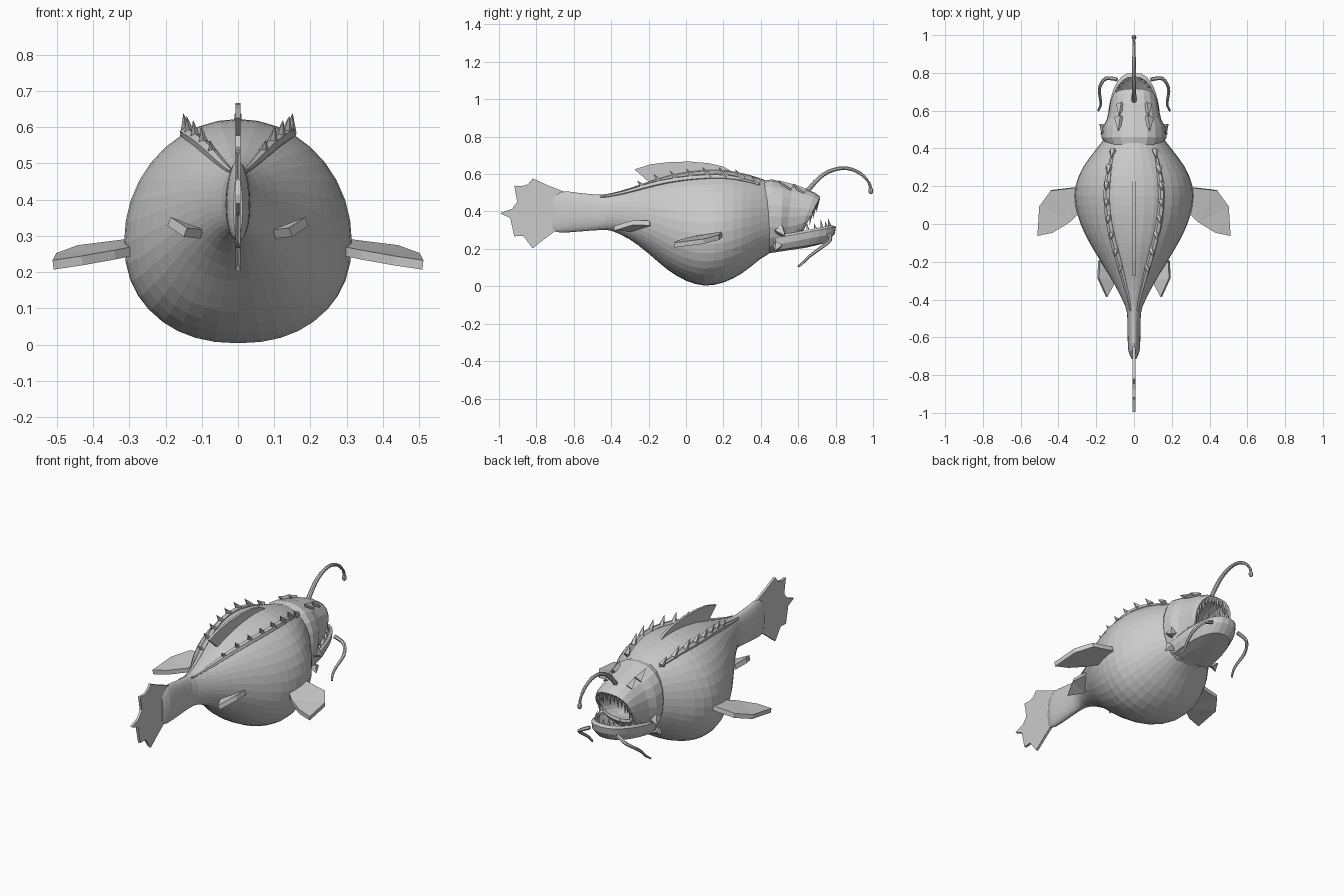
import bpy, bmesh
from math import sin, cos, pi, sqrt
from mathutils import Vector as V

if "Cube" in bpy.data.objects:
    bpy.data.objects.remove(bpy.data.objects["Cube"])


def finish(name, bm):
    bmesh.ops.recalc_face_normals(bm, faces=bm.faces)
    me = bpy.data.meshes.new(name)
    bm.to_mesh(me)
    bm.free()
    ob = bpy.data.objects.new(name, me)
    bpy.context.collection.objects.link(ob)
    return ob


def loft(name, rings):
    bm = bmesh.new()
    rows = [[bm.verts.new(p) for p in r] for r in rings]
    n = len(rows[0])
    for a, b in zip(rows, rows[1:]):
        for i in range(n):
            j = (i + 1) % n
            bm.faces.new((a[i], a[j], b[j], b[i]))
    bm.faces.new(rows[0])
    bm.faces.new(rows[-1])
    return finish(name, bm)


def plate(name, pts, thick):
    bm = bmesh.new()
    bm.faces.new([bm.verts.new(p) for p in pts])
    bmesh.ops.triangulate(bm, faces=bm.faces)
    ob = finish(name, bm)
    m = ob.modifiers.new("thickness", 'SOLIDIFY')
    m.thickness = thick
    m.offset = 0
    return ob


def tube(name, pts, radii, n=8):
    pts = [V(p) for p in pts]
    rings = []
    for i, p in enumerate(pts):
        d = (pts[min(i + 1, len(pts) - 1)] - pts[max(i - 1, 0)]).normalized()
        u = d.cross(V((.3, .2, 1)) if abs(d.z) < .8 else V((1, 0, 0))).normalized()
        w = d.cross(u)
        rings.append([p + radii[i] * (u * cos(2 * pi * k / n) + w * sin(2 * pi * k / n)) for k in range(n)])
    return loft(name, rings)


def spikes(name, items, n=5):
    # each item: base point, tip point, base radius
    bm = bmesh.new()
    for base, tip, r in items:
        base, tip = V(base), V(tip)
        q = (tip - base).to_track_quat('Z', 'Y')
        ring = [bm.verts.new(base + q @ V((r * cos(2 * pi * k / n), r * sin(2 * pi * k / n), 0))) for k in range(n)]
        top = bm.verts.new(tip)
        for k in range(n):
            bm.faces.new((ring[k], ring[(k + 1) % n], top))
        bm.faces.new(ring)
    return finish(name, bm)


def smooth(rows, sub):
    # Catmull-Rom through the rows
    rows = [V(r) for r in rows]
    out = []
    for i in range(len(rows) - 1):
        p0, p1, p2, p3 = rows[max(i - 1, 0)], rows[i], rows[i + 1], rows[min(i + 2, len(rows) - 1)]
        for s in range(sub):
            t = s / sub
            out.append(.5 * (2 * p1 + (p2 - p0) * t + (2 * p0 - 5 * p1 + 4 * p2 - p3) * t * t
                             + (3 * p1 - p0 - 3 * p2 + p3) * t ** 3))
    return out + [rows[-1]]


# Body: y, half width, top z, bottom z
body = smooth([(-.715, .012, .47, .30), (-.67, .03, .507, .287), (-.58, .034, .50, .292), (-.47, .037, .49, .30),
               (-.40, .062, .498, .297), (-.30, .115, .525, .25), (-.20, .175, .56, .175), (-.10, .235, .59, .09),
               (0, .283, .61, .03), (.10, .31, .621, .004), (.20, .31, .621, .02), (.30, .27, .605, .07),
               (.39, .205, .58, .14), (.46, .15, .553, .185)], 2)


def body_ring(r, n=36):
    y, w, zt, zb = r
    zc = zb + .45 * (zt - zb)
    pts = []
    for k in range(n):
        a = 2 * pi * k / n
        c, s = cos(a), sin(a)
        e = 1 if s > 0 else .9
        x = w * abs(c) ** e * (1 if c > 0 else -1)
        z = zc + (zt - zc) * s if s > 0 else zc - (zc - zb) * abs(s) ** e
        pts.append((x, y, z))
    return pts


loft("body", [body_ring(r) for r in body])


def body_at(y):
    for a, b in zip(body, body[1:]):
        if a[0] <= y <= b[0]:
            return a.lerp(b, (y - a[0]) / (b[0] - a[0]))
    return body[-1]


def ridge_point(s, y):
    _, w, zt, zb = body_at(y)
    zc = zb + .45 * (zt - zb)
    x = w * (.46 if y < .25 else .46 + (y - .25) * .4)
    return V((s * x, y, zc + (zt - zc) * sqrt(1 - (x / w) ** 2)))


# Spiny ridges along the back
for s, side in ((1, "right"), (-1, "left")):
    ys = [-.46 + .045 * i for i in range(20)]
    tube("back_ridge_" + side, [ridge_point(s, y) for y in ys],
         [.006 + .012 * min(1, i / 6, (19 - i) / 4) for i in range(20)], 6)
    items = []
    for i in range(8):
        p = ridge_point(s, -.24 + .087 * i)
        h = .045 if 0 < i < 7 else .03
        items.append((p + V((0, .02, 0)), p + V((s * .008, -.022, h + .01)), .019))
    spikes("back_spines_" + side, items)

# Head with slanted rings and hollow mouth: top y/z, bottom y/z, half width
head = [(.42, .565, .43, .175, .155), (.46, .572, .455, .178, .172), (.52, .555, .50, .185, .168),
        (.57, .54, .53, .20, .145), (.64, .522, .565, .225, .133), (.69, .50, .60, .255, .126),
        (.717, .48, .62, .28, .115), (.70, .46, .615, .295, .098), (.61, .43, .57, .29, .08), (.52, .39, .52, .29, .04)]


def head_ring(r, n=20):
    yt, zt, yb, zb, w = r
    out = []
    for k in range(n):
        a = 2 * pi * k / n
        f = .5 + .5 * sin(a)
        x = w * abs(cos(a)) ** .75 * (1 if cos(a) > 0 else -1)
        out.append((x, yb + (yt - yb) * f, zb + (zt - zb) * f))
    return out


loft("head", [head_ring(r) for r in head])

# Lower jaw: U-shaped trough
N = 17


def lip_z(y):
    return .262 + .06 * (y - .48) / .32


def jaw_ring(sc, dz, floor=None):
    pts = []
    for i in range(N):
        t = pi * i / (N - 1)
        c = cos(t)
        x = .142 * sc * abs(c) ** .8 * (1 if c > 0 else -1)
        y = .48 + .322 * sc * sin(t) ** .9
        pts.append((x, y, floor + .15 * (y - .48) if floor else lip_z(y) + dz))
    return pts


loft("lower_jaw", [jaw_ring(.6, 0, .215), jaw_ring(.84, -.01), jaw_ring(.93, .008), jaw_ring(1, -.004),
                   jaw_ring(.98, -.04), jaw_ring(.86, 0, .192), jaw_ring(.5, 0, .182)])

# Teeth
upper, lower = [], []
lip = (.708, .472, .62, .295, .106)
for k in range(13):
    a = pi * (.03 + .94 * k / 12)
    f = .5 + .5 * sin(a)
    p = V((lip[4] * cos(a), lip[2] + (lip[0] - lip[2]) * f, lip[3] + (lip[1] - lip[3]) * f))
    upper.append((p, p + V((-.1 * p.x, -.008, -.05 if k % 2 else -.07)), .009))
ring = jaw_ring(.91, .0)
for i in range(2, N - 2):
    p = V(ring[i])
    lower.append((p, p + V((-.1 * p.x, -.01, .055 if i % 2 else .035)), .009))
spikes("upper_teeth", upper)
spikes("lower_teeth", lower)

# Lure
rod = smooth([(0, .645, .505), (0, .716, .583), (0, .786, .622), (0, .86, .631), (0, .93, .605),
              (0, .977, .556), (0, .988, .515)], 3)
tube("lure_rod", rod, [.013 - .006 * i / (len(rod) - 1) for i in range(len(rod))])
tube("lure_bulb", [(0, .985, .53), (0, .987, .52), (0, .988, .51), (0, .988, .50), (0, .987, .493)],
     [.006, .011, .013, .011, .004])

# Paired parts
for s, side in ((1, "right"), (-1, "left")):
    barbel = smooth([(s * .09, .765, .275), (s * .15, .77, .245), (s * .183, .72, .205), (s * .178, .66, .16),
                     (s * .176, .63, .13), (s * .19, .60, .105)], 3)
    tube("barbel_" + side, barbel, [.011 - .005 * i / (len(barbel) - 1) for i in range(len(barbel))], 6)
    plate("pectoral_fin_" + side, [(s * x, y, z) for x, y, z in (
        (.27, .19, .28), (.32, .192, .277), (.44, .178, .262), (.50, .095, .24), (.51, -.062, .22),
        (.43, -.045, .232), (.34, .01, .248), (.27, .08, .262))], .026)
    plate("pelvic_fin_" + side, [(s * x, y, z) for x, y, z in (
        (.13, -.17, .32), (.185, -.195, .338), (.19, -.285, .34), (.145, -.385, .31), (.10, -.30, .305))], .026)
    # Cheek and brow spikes
    spikes("head_spikes_" + side, [
        ((s * .15, .50, .30), (s * .183, .53, .27), .035),
        ((s * .15, .49, .22), (s * .178, .475, .19), .03),
        ((s * .075, .56, .52), (s * .085, .49, .567), .03),
        ((s * .07, .63, .50), (s * .08, .57, .55), .025)], 4)

# Dorsal fin
plate("dorsal_fin", [(0, y, z) for y, z in (
    (.27, .60), (.20, .64), (.12, .658), (.02, .667), (-.10, .663), (-.19, .652), (-.275, .625),
    (-.19, .55), (0, .58), (.2, .59))], .014)

# Tail fin with scalloped rear edge
plate("tail_fin", [(0, y, z) for y, z in (
    (-.64, .50), (-.74, .54), (-.82, .577), (-.845, .545), (-.88, .535), (-.918, .538), (-.895, .50), (-.895, .46),
    (-.93, .415), (-.994, .39), (-.94, .365), (-.90, .34), (-.895, .305), (-.918, .267), (-.87, .27), (-.84, .25),
    (-.82, .203), (-.76, .25), (-.70, .295), (-.64, .31))], .014)
